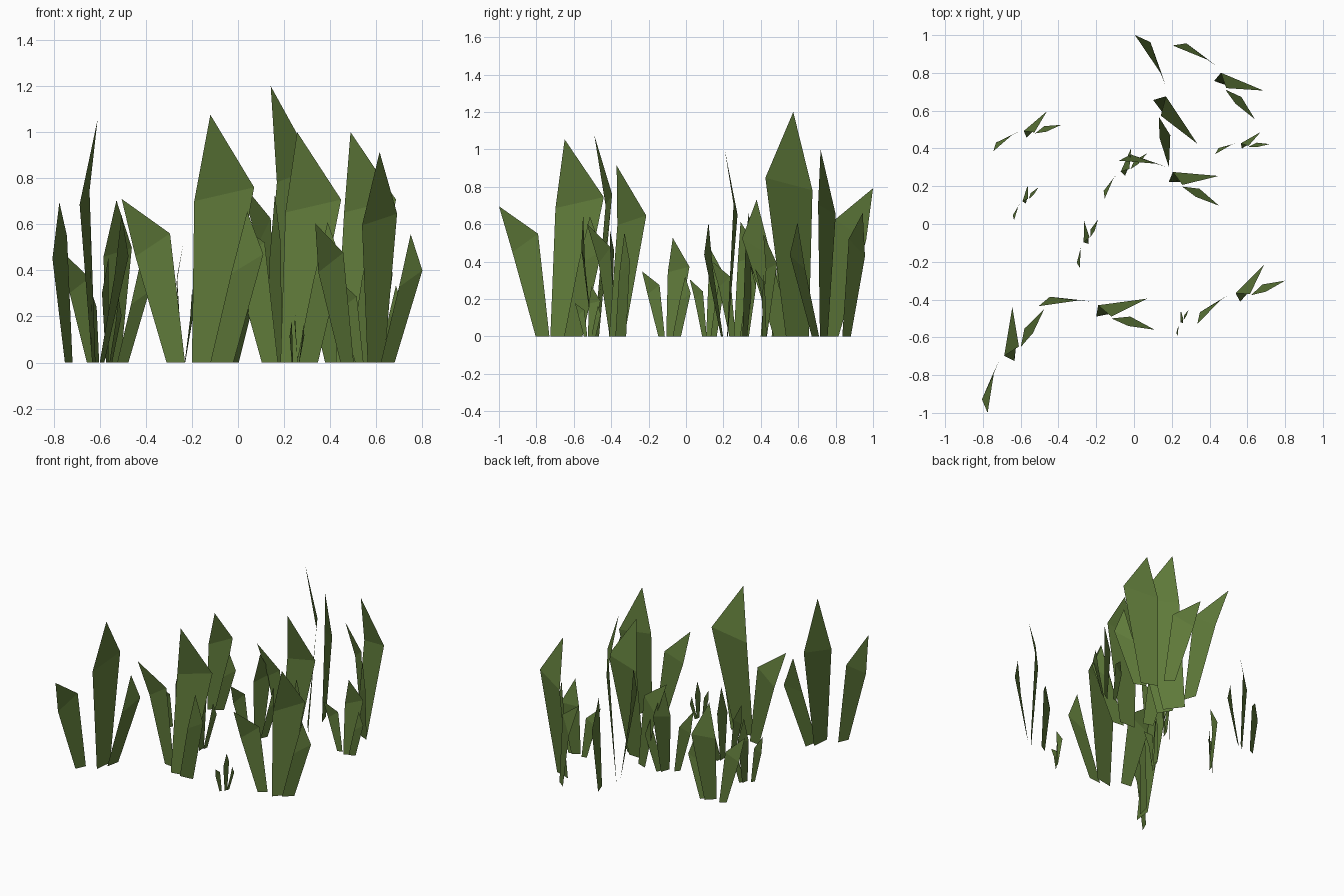
import bpy

# One grass colour
green = bpy.data.materials.new("grass green")
green.diffuse_color = (0.115, 0.195, 0.042, 1)

# Master tuft: each blade is base left, base right, right shoulder, tip, left shoulder
TUFT = {
    "tall_blade": [(-.20, -.49, 0), (-.07, -.465, 0), (.07, -.395, .76),
                   (-.12, -.49, 1.075), (-.19, -.43, .70)],
    "short_blade": [(-.12, -.50, 0), (-.02, -.49, 0), (.11, -.56, .47),
                    (.04, -.55, .655), (-.03, -.54, .385)],
    "side_blade": [(-.31, -.40, 0), (-.23, -.41, 0), (-.295, -.405, .56),
                   (-.505, -.435, .71), (-.445, -.385, .46)],
}
# Two reference points of the master tuft, as complex numbers x + iy
REF_A, REF_B = complex(-.505, -.435), complex(.11, -.56)

# Each tuft: where the two reference points land, and the height factor
TUFTS = [
    (-.775, -1.0, -.475, -.45, .98),
    (-.505, -.435, .11, -.56, 1.0),
    (.233, -.593, .288, -.455, .25),
    (.335, -.53, .80, -.30, .85),
    (-.285, -.235, -.19, .025, .49),
    (-.635, .02, -.505, .195, .43),
    (-.745, .385, -.385, .525, .655),
    (-.155, .135, .07, .375, .57),
    (-.08, .335, .45, .097, .93),
    (.005, 1.0, .185, .30, 1.116),
    (.205, .945, .64, .555, .93),
    (.43, .37, .717, .423, .51),
]


def add_blade(name, points, a, turn, height):
    """Bent leaf blade: a lower quad and a pointed top."""
    verts = []
    for x, y, z in points:
        p = a + turn * (complex(x, y) - REF_A)
        verts.append((p.real, p.imag, z * height))
    mesh = bpy.data.meshes.new(name)
    mesh.from_pydata(verts, [], [(0, 1, 2, 4), (4, 2, 3)])
    mesh.materials.append(green)
    bpy.context.collection.objects.link(bpy.data.objects.new(name, mesh))


# Scatter the turned and scaled tufts
for i, (ax, ay, bx, by, height) in enumerate(TUFTS, 1):
    a, b = complex(ax, ay), complex(bx, by)
    turn = (b - a) / (REF_B - REF_A)
    for part, points in TUFT.items():
        add_blade(f"tuft_{i}_{part}", points, a, turn, height)
